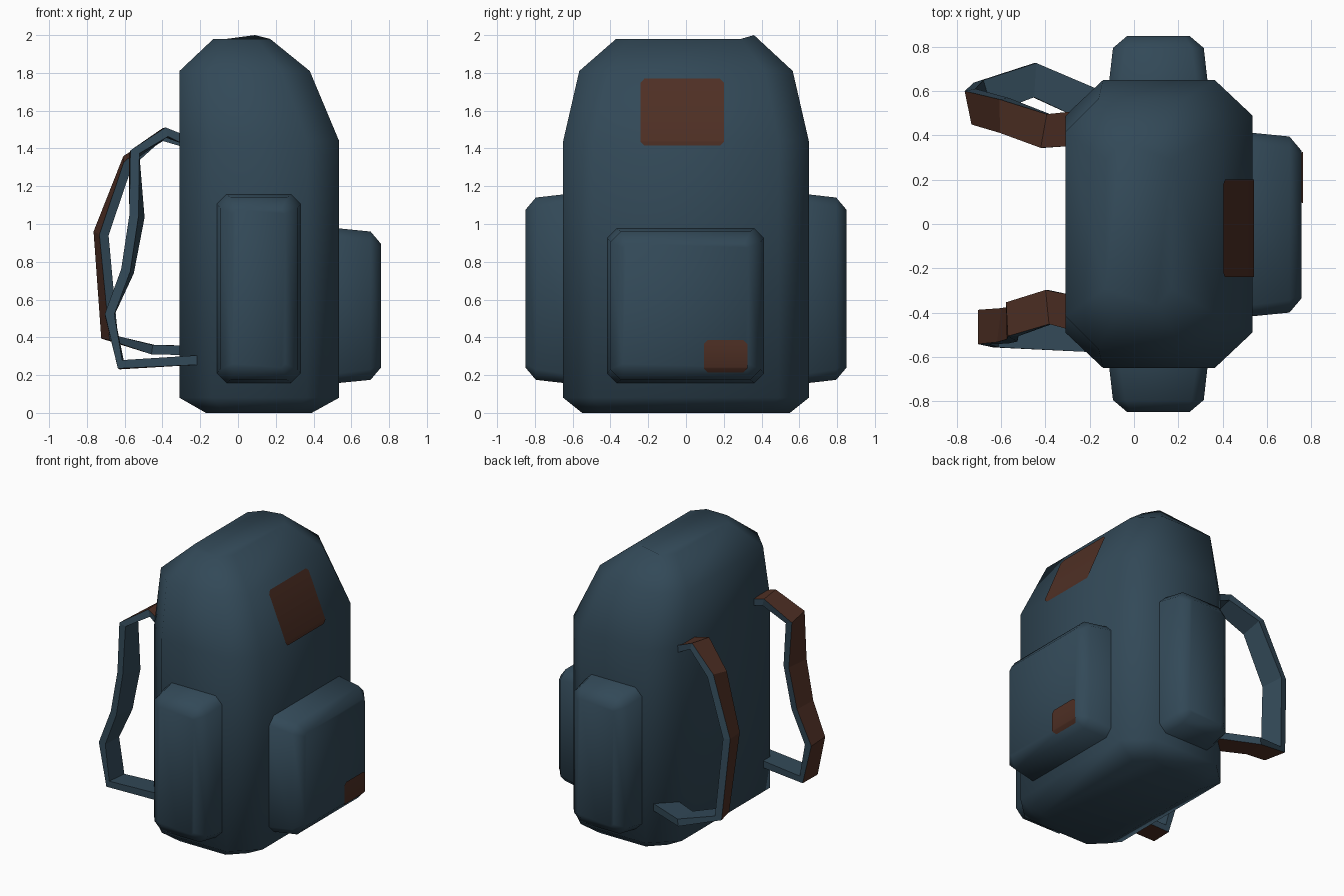
import bpy, math
from mathutils import Vector

if "Cube" in bpy.data.objects:
    bpy.data.objects.remove(bpy.data.objects["Cube"])


def material(name, rgb):
    m = bpy.data.materials.new(name)
    m.diffuse_color = (*rgb, 1)
    m.use_nodes = True
    m.node_tree.nodes["Principled BSDF"].inputs["Base Color"].default_value = m.diffuse_color
    return m


CLOTH = material("slate blue cloth", (0.032, 0.066, 0.096))
LEATHER = material("brown leather", (0.078, 0.029, 0.018))


def make(name, verts, faces, mats, smooth=None):
    me = bpy.data.meshes.new(name)
    me.from_pydata([tuple(v) for v in verts], [], faces)
    for m in mats:
        me.materials.append(m)
    ob = bpy.data.objects.new(name, me)
    bpy.context.collection.objects.link(ob)
    if smooth:
        bpy.context.view_layer.objects.active = ob
        ob.select_set(True)
        bpy.ops.object.shade_smooth_by_angle(angle=math.radians(smooth))
        ob.select_set(False)
    return ob


def octagon(u0, u1, v0, v1, cu, cv):
    """Rectangle with cut corners, counter-clockwise."""
    return [(u0 + cu, v0), (u1 - cu, v0), (u1, v0 + cv), (u1, v1 - cv),
            (u1 - cu, v1), (u0 + cu, v1), (u0, v1 - cv), (u0, v0 + cv)]


def loft(n, rings):
    """Faces joining a stack of n-sided rings, with end caps."""
    faces = [tuple(range(n))[::-1]]
    for r in range(rings - 1):
        for i in range(n):
            a, b = r * n + i, r * n + (i + 1) % n
            faces.append((a, b, b + n, a + n))
    faces.append(tuple(range((rings - 1) * n, rings * n)))
    return faces


# main bag: cut-corner rings stacked in z
levels = [(0.0, -0.17, 0.39, 0.55, 0.10, 0.10),
          (0.08, -0.31, 0.535, 0.65, 0.17, 0.16),
          (1.44, -0.31, 0.535, 0.65, 0.17, 0.16),
          (1.81, -0.31, 0.38, 0.565, 0.15, 0.15),
          (1.98, -0.13, 0.17, 0.37, 0.07, 0.08)]
verts = [(x, y, z) for z, x0, x1, h, cu, cv in levels
         for x, y in octagon(x0, x1, -h, h, cu, cv)]
verts[-4] = (0.09, 0.36, 2.0)          # raised corner of the lid
make("bag_body", verts, loft(8, len(levels)), [CLOTH], 75)


# pockets: rounded pads built in (u, v, depth)
def pocket(name, u0, u1, v0, v1, d0, d1, place):
    layers = [(d0, 0.0, 0.05), (d1 - 0.055, 0.02, 0.055), (d1, 0.085, 0.02)]
    pts = [place(u, v, d) for d, s, c in layers
           for u, v in octagon(u0 + s, u1 - s, v0 + s, v1 - s, c, c)]
    make(name, pts, loft(8, 3), [CLOTH], 75)


pocket("front_pocket", -0.42, 0.415, 0.155, 0.98, 0.50, 0.757,
       lambda u, v, d: (d, u, v))
pocket("side_pocket_back", -0.335, 0.115, 0.155, 1.16, 0.62, 0.85,
       lambda u, v, d: (-u, d, v))
pocket("side_pocket_front", -0.115, 0.335, 0.155, 1.16, 0.62, 0.85,
       lambda u, v, d: (u, -d, v))


# leather patches draped over a profile x(z), with clipped corners
def patch(name, y0, y1, z0, z1, fold, surface):
    c = 0.02
    rows = [(z0, c), (z0 + c, 0)] + [(z, 0) for z in fold] + [(z1 - c, 0), (z1, c)]
    rows.sort()
    pts = []
    for z, s in rows:
        pts += [(surface(z) + 0.006, y0 + s, z), (surface(z) + 0.006, y1 - s, z)]
    faces = [(2 * i, 2 * i + 1, 2 * i + 3, 2 * i + 2) for i in range(len(rows) - 1)]
    make(name, pts, faces, [LEATHER], 60)


patch("upper_patch", -0.24, 0.20, 1.415, 1.77, [1.44],
      lambda z: 0.535 - max(0, z - 1.44) * 0.155 / 0.37)
patch("pocket_patch", 0.095, 0.325, 0.215, 0.385, [0.242],
      lambda z: 0.757 - max(0, 0.24 - z) * 0.055 / 0.065)


# shoulder straps: flat bands with leather on the outer face
def strap(name, path, width=0.155, thick=0.05):
    pts = [Vector(p[:3]) for p in path]
    verts = []
    for i, p in enumerate(pts):
        a, b = pts[max(i - 1, 0)], pts[min(i + 1, len(pts) - 1)]
        t = (b - a).normalized()
        ang = math.radians(path[i][3])          # turn of the band about z
        w = Vector((math.sin(ang), math.cos(ang), 0))
        w = (w - t * w.dot(t)).normalized()
        n = w.cross(t).normalized()             # outward
        if i == 0:
            n = Vector((0, 0, 1))
        w, n = w * width / 2, n * thick / 2
        verts += [p + w + n, p - w + n, p - w - n, p + w - n]
    faces = loft(4, len(pts))
    ob = make(name, verts, faces, [CLOTH, LEATHER])
    # find outer faces: first side of each section
    for k in range(len(pts) - 1):
        ob.data.polygons[1 + 4 * k].material_index = 1
    import bmesh
    bm = bmesh.new()
    bm.from_mesh(ob.data)
    bmesh.ops.recalc_face_normals(bm, faces=bm.faces)
    bm.to_mesh(ob.data)
    bm.free()


strap("front_strap", [(-0.28, -0.40, 1.445, 0), (-0.385, -0.375, 1.485, 0),
                      (-0.55, -0.43, 1.37, 0), (-0.535, -0.45, 1.04, 12),
                      (-0.585, -0.46, 0.75, 8), (-0.68, -0.465, 0.52, 0),
                      (-0.62, -0.48, 0.255, 0), (-0.21, -0.50, 0.28, 0)])
strap("back_strap", [(-0.28, 0.43, 1.43, 0), (-0.40, 0.42, 1.47, 0),
                     (-0.585, 0.49, 1.33, -8), (-0.725, 0.53, 0.95, -12),
                     (-0.68, 0.57, 0.40, -15), (-0.45, 0.65, 0.335, 5),
                     (-0.20, 0.54, 0.33, 20)])
